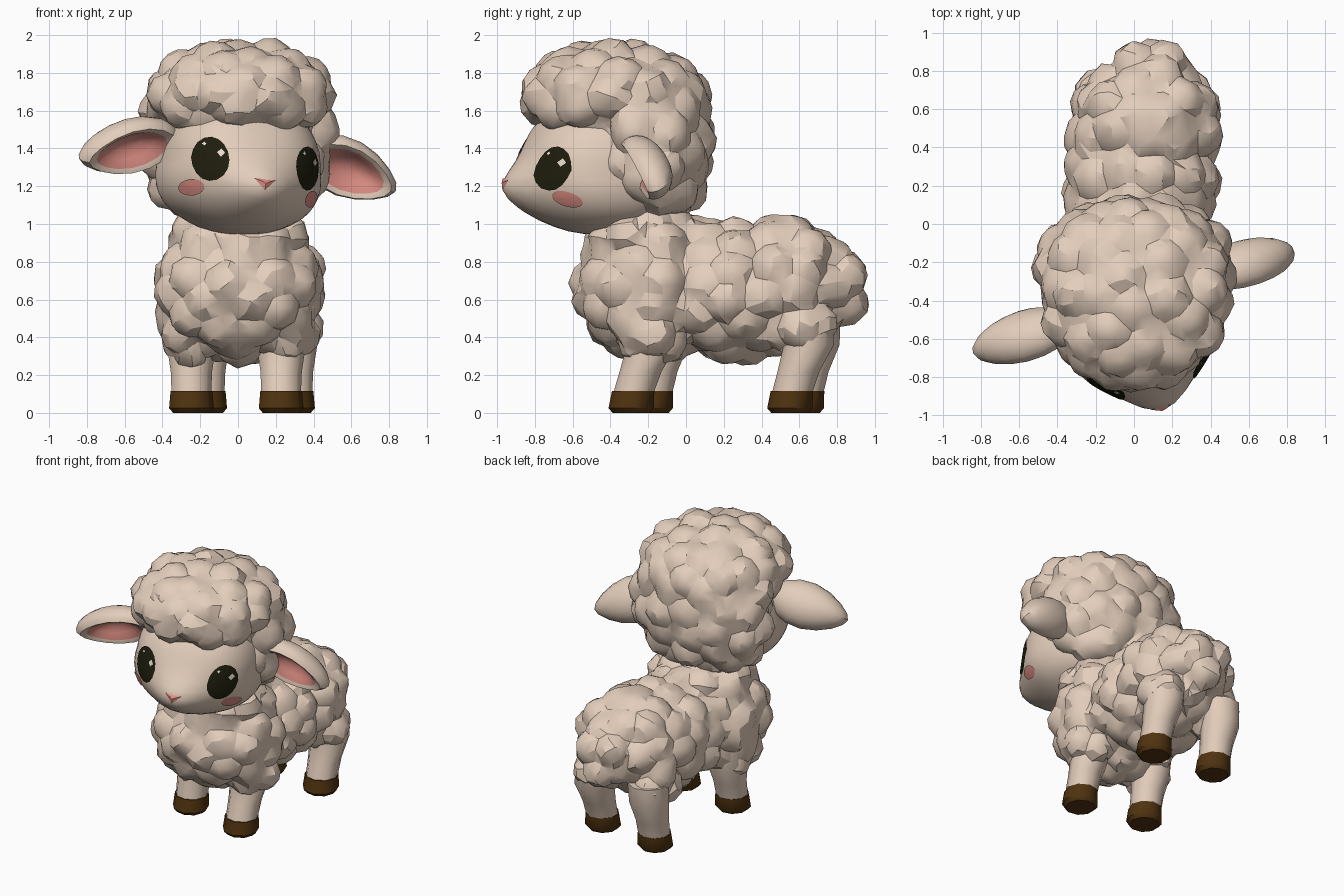
import bpy, bmesh, math, random
from mathutils import Matrix, Vector, kdtree
from mathutils.bvhtree import BVHTree

if "Cube" in bpy.data.objects:
    bpy.data.objects.remove(bpy.data.objects["Cube"])

random.seed(4)


def material(name, rgb):
    m = bpy.data.materials.new(name)
    m.diffuse_color = (*rgb, 1)
    m.use_nodes = True
    m.node_tree.nodes["Principled BSDF"].inputs["Base Color"].default_value = m.diffuse_color
    return m


WOOL = material("cream wool", (0.77, 0.615, 0.50))
PINK = material("soft pink", (0.72, 0.27, 0.23))
HOOF = material("dark brown", (0.08, 0.033, 0.005))
EYE = material("near black", (0.013, 0.012, 0.004))
SHINE = material("eye shine", (0.80, 0.72, 0.60))

# Head frame: turned and slightly rolled
HEAD = (Matrix.Translation((-0.02, -0.38, 1.3))
        @ Matrix.Rotation(math.radians(16.5), 4, 'Z')
        @ Matrix.Rotation(math.radians(5.5), 4, 'Y'))


def finish(name, bm, mats, angle=28):
    me = bpy.data.meshes.new(name)
    bm.to_mesh(me)
    bm.free()
    for m in mats:
        me.materials.append(m)
    ob = bpy.data.objects.new(name, me)
    bpy.context.collection.objects.link(ob)
    smooth(ob, angle)
    return ob


def smooth(ob, angle):
    bpy.ops.object.select_all(action='DESELECT')
    ob.select_set(True)
    bpy.context.view_layer.objects.active = ob
    bpy.ops.object.shade_smooth_by_angle(angle=math.radians(angle))


def bake(ob):
    """Replace the mesh by its modified result."""
    dg = bpy.context.evaluated_depsgraph_get()
    me = bpy.data.meshes.new_from_object(ob.evaluated_get(dg))
    ob.modifiers.clear()
    ob.data = me


def ellipsoid(bm, c, r, sub=3):
    mat = Matrix.Translation(c) @ Matrix.Diagonal((*r, 1))
    return bmesh.ops.create_icosphere(bm, subdivisions=sub, radius=1, matrix=mat)["verts"]


def woolly(name, blobs, tris, gap=0.155, height=0.055):
    """Fuse ellipsoids, raise a dome around each scattered tuft, then facet."""
    bm = bmesh.new()
    for c, r in blobs:
        ellipsoid(bm, c, r)
    ob = finish(name, bm, [WOOL])
    rm = ob.modifiers.new("fuse", 'REMESH')
    rm.mode, rm.voxel_size = 'VOXEL', 0.025
    bake(ob)
    bm = bmesh.new()
    bm.from_mesh(ob.data)
    bm.normal_update()
    tufts = []
    for v in random.sample(list(bm.verts), len(bm.verts)):
        if all((v.co - t).length > gap for t in tufts):
            tufts.append(v.co.copy())
    tree = kdtree.KDTree(len(tufts))
    for i, t in enumerate(tufts):
        tree.insert(t, i)
    tree.balance()
    lift = [random.uniform(0.75, 1.25) for _ in tufts]
    moves = []
    for v in bm.verts:
        _, i, d = tree.find(v.co)
        dome = max(0.0, 1 - (d / (gap * 0.8)) ** 2)
        moves.append(v.normal * (height * lift[i] * dome - 0.006))
    for v, m in zip(bm.verts, moves):
        v.co += m
    bmesh.ops.triangulate(bm, faces=bm.faces)
    count = len(bm.faces)
    bm.to_mesh(ob.data)
    bm.free()
    ob.modifiers.new("facet", 'DECIMATE').ratio = min(1, tris / count)
    bake(ob)
    if not ob.data.materials:
        ob.data.materials.append(WOOL)
    smooth(ob, 26)


# Body fleece: chest, neck, barrel, rump, tail, shoulders and thighs
body = [((-0.005, -0.20, 0.66), (0.43, 0.37, 0.37)),
        ((0.0, -0.20, 0.92), (0.35, 0.31, 0.18)),
        ((0.03, 0.25, 0.645), (0.38, 0.50, 0.35)),
        ((0.06, 0.51, 0.69), (0.37, 0.33, 0.335)),
        ((0.09, 0.80, 0.68), (0.18, 0.135, 0.20))]
for s in (-1, 1):
    body.append(((0.0 + s * 0.26, -0.19, 0.46), (0.13, 0.17, 0.18)))
    body.append(((0.05 + s * 0.22, 0.60, 0.48), (0.14, 0.16, 0.17)))
woolly("body_fleece", body, 2200)

# Head fleece: back of the head, nape, crown and fringe
woolly("head_fleece", [((0.01, -0.20, 1.43), (0.505, 0.325, 0.43)),
                       ((0.0, -0.17, 1.23), (0.44, 0.24, 0.22)),
                       ((0.01, -0.40, 1.68), (0.47, 0.455, 0.265)),
                       ((0.01, -0.23, 1.60), (0.49, 0.34, 0.32))], 1700)


def tube(name, rings, mat, sides=9):
    """Loft rings given as (x, y, z, radius)."""
    bm = bmesh.new()
    loops = []
    for x, y, z, r in rings:
        loops.append([bm.verts.new((x + r * math.cos(a), y + r * math.sin(a), z))
                      for a in (2 * math.pi * i / sides for i in range(sides))])
    for a, b in zip(loops, loops[1:]):
        for i in range(sides):
            j = (i + 1) % sides
            bm.faces.new((a[i], a[j], b[j], b[i]))
    bm.faces.new(loops[0][::-1])
    bm.faces.new(loops[-1])
    finish(name, bm, [mat], 42)


# Legs and hooves: (hoof x, hoof y, lean in y)
for name, x, y, lean in (("front_left", -0.25, -0.18, 0.06), ("front_right", 0.225, -0.28, 0.10),
                         ("rear_left", -0.18, 0.62, 0.06), ("rear_right", 0.285, 0.56, 0.09)):
    tube(name + "_leg", [(x, y, 0.10, 0.108), (x, y + lean * 0.4, 0.22, 0.113),
                         (x, y + lean, 0.36, 0.135), (x * 0.95, y + lean, 0.5, 0.14)], WOOL)
    tube(name + "_hoof", [(x, y - 0.01, 0, 0.10), (x, y - 0.01, 0.025, 0.122),
                          (x, y, 0.115, 0.114)], HOOF)

# Face: squarish ellipsoid with full cheeks and a soft snout
bm = bmesh.new()
P = 2.55
for v in ellipsoid(bm, (0, 0, 0), (1, 1, 1), 4):
    x, y, z = v.co
    h = math.hypot(x, y)
    if h > 1e-6:
        k = h / (abs(x) ** P + abs(y) ** P) ** (1 / P)
        x, y = x * k, y * k
    x, y, z = x * 0.42, y * (0.45 if y < 0 else 0.3), z * 0.38
    x *= 1 + 0.16 * min(1, max(0, -z / 0.25))
    if y < 0:
        dz = (z + 0.15) / (0.105 if z > -0.15 else 0.16)
        y -= 0.165 * math.exp(-0.5 * ((x / 0.15) ** 2 + dz * dz)) * min(1, -y / 0.15)
    v.co = (x + 0.01, y - 0.03, z + 0.02)
bmesh.ops.triangulate(bm, faces=bm.faces)
face_tree = BVHTree.FromBMesh(bm)
bm.transform(HEAD)
finish("face", bm, [WOOL])


def decal(name, cx, cz, rx, rz, mat, sides=16, lift=0.007, turn=0.0):
    """Thin patch laid on the front of the face."""
    bm = bmesh.new()

    def put(x, z):
        hit, n, _, _ = face_tree.ray_cast(Vector((x, -2, z)), Vector((0, 1, 0)))
        return bm.verts.new(HEAD @ (hit + n * lift))

    mid = put(cx, cz)
    prev = None
    for k in (0.35, 0.7, 1.0):
        ring = [put(cx + rx * k * math.cos(turn + 2 * math.pi * i / sides),
                    cz + rz * k * math.sin(turn + 2 * math.pi * i / sides)) for i in range(sides)]
        for i in range(sides):
            j = (i + 1) % sides
            bm.faces.new((prev[i], ring[i], ring[j], prev[j]) if prev else (mid, ring[i], ring[j]))
        prev = ring
    finish(name, bm, [mat])


# Eyes, shines, blush and nose
for side, s in (("left", -1), ("right", 1)):
    ex = 0.265 * s + 0.01
    decal(side + "_eye", ex, 0.02, 0.083, 0.115, EYE)
    decal(side + "_eye_shine", ex + 0.045, 0.055, 0.018, 0.022, SHINE, 4, 0.0115)
    decal(side + "_eye_glint", ex - 0.03, 0.095, 0.010, 0.010, SHINE, 4, 0.0115)
    decal(side + "_blush", s * 0.325 + 0.005, -0.135, 0.05, 0.043, PINK)
decal("nose", 0.0, -0.085, 0.065, 0.036, PINK, 3, 0.008, -math.pi / 2)

# Ears: leaf shapes with a scooped pink inside (side, centre x, centre y, tilt)
for side, cx, cy, tilt in (("left", -0.60, -0.05, 36), ("right", 0.625, -0.02, 26)):
    bm = bmesh.new()
    bmesh.ops.create_uvsphere(bm, u_segments=16, v_segments=12, radius=1,
                              matrix=Matrix.Rotation(math.pi / 2, 4, 'X'))
    for f in bm.faces:
        c = f.calc_center_median()
        f.material_index = int(c.y < 0 and math.hypot(c.x, c.z) < 0.76)
    for v in bm.verts:
        x, y, z = v.co
        r = math.hypot(x, z)
        if y < 0:
            y = -0.45 + 0.75 * max(0, 1 - (r / 0.8) ** 2) if r < 0.8 else y * 0.75
        taper = 1 - 0.2 * x * x - 0.16 * x
        v.co = (x * 0.285, y * 0.135, z * 0.16 * taper)
    bm.transform(Matrix.Translation((abs(cx), cy, 0.05)) @ Matrix.Rotation(math.radians(18), 4, 'Y')
                 @ Matrix.Rotation(math.radians(tilt), 4, 'X'))
    if cx < 0:
        bm.transform(Matrix.Scale(-1, 4, (1, 0, 0)))
        bmesh.ops.reverse_faces(bm, faces=bm.faces)
    bm.transform(HEAD)
    finish(side + "_ear", bm, [WOOL, PINK])
